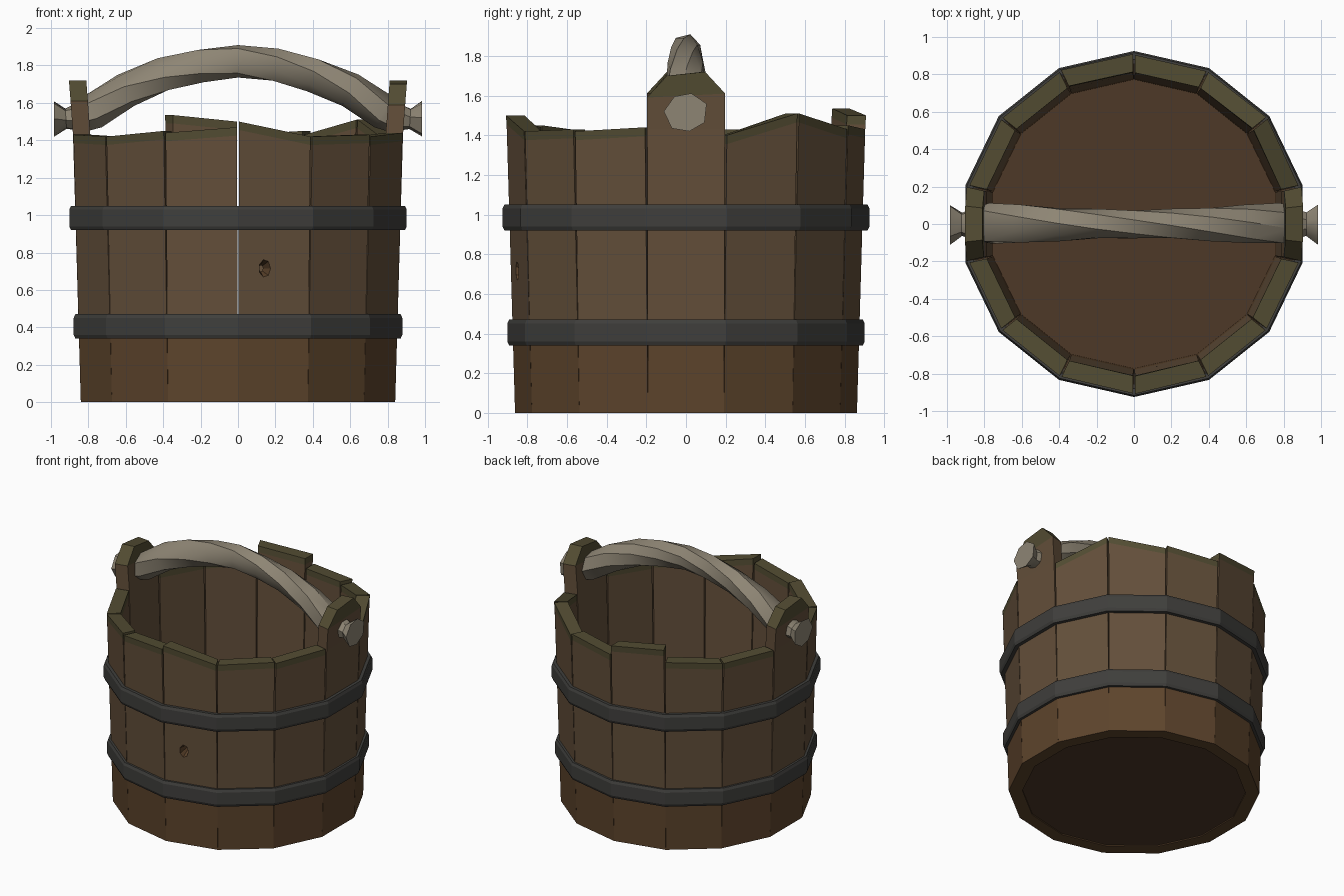
import bpy, bmesh
from math import sin, cos, pi
from mathutils import Vector, Matrix

if "Cube" in bpy.data.objects:
    bpy.data.objects.remove(bpy.data.objects["Cube"])

N = 14
STEP = 2 * pi / N


def material(name, rgb):
    m = bpy.data.materials.new(name)
    m.diffuse_color = (*rgb, 1)
    m.use_nodes = True
    m.node_tree.nodes["Principled BSDF"].inputs["Base Color"].default_value = m.diffuse_color
    return m


WOOD_LOW = material("wood_low", (0.11, 0.058, 0.025))
WOOD_HIGH = material("wood_high", (0.125, 0.078, 0.042))
MOSS = material("mossy_rim", (0.085, 0.072, 0.032))
FLOOR = material("floor_wood", (0.075, 0.04, 0.02))
IRON = material("dark_iron", (0.05, 0.049, 0.045))
BARE = material("bare_wood", (0.27, 0.235, 0.175))


def make(name, rings, mats, closed=False, mat_of=None):
    """Skin a list of equal-length rings; cap the ends unless closed."""
    bm = bmesh.new()
    vs = [[bm.verts.new(p) for p in r] for r in rings]
    n = len(vs[0])
    for i in range(len(vs) if closed else len(vs) - 1):
        a, b = vs[i], vs[(i + 1) % len(vs)]
        for j in range(n):
            f = bm.faces.new((a[j], a[(j + 1) % n], b[(j + 1) % n], b[j]))
            f.material_index = mat_of(i) if mat_of else 0
    if not closed:
        bm.faces.new(vs[0][::-1])
        bm.faces.new(vs[-1]).material_index = len(mats) - 1
    bmesh.ops.recalc_face_normals(bm, faces=bm.faces)
    me = bpy.data.meshes.new(name)
    bm.to_mesh(me)
    bm.free()
    for m in mats:
        me.materials.append(m)
    ob = bpy.data.objects.new(name, me)
    bpy.context.collection.objects.link(ob)
    return ob


def radius(z):
    return 0.862 + 0.03 * z + max(0, z - 1.45) * 0.05


def stave_row(angle, z_cw, z_ccw, width=1.0):
    """Four corners of a stave cross-section, with a gap widening upwards."""
    radial = Vector((cos(angle), sin(angle), 0))
    tangent = Vector((-sin(angle), cos(angle), 0))
    pts = []
    for side, z, depth in ((-1, z_cw, 0), (1, z_ccw, 0), (1, z_ccw, 0.095), (-1, z_cw, 0.095)):
        r = radius(z) - depth
        half = r * sin(STEP / 2) * width - 0.004 * z
        pts.append(radial * r * cos(STEP / 2) + tangent * side * half + Vector((0, 0, z)))
    return pts


# Staves: rim heights (clockwise side, counter-clockwise side); None is a handle ear
heights = [None, (1.40, 1.51), (1.51, 1.43), (1.45, 1.43), (1.50, 1.535), (1.44, 1.42), (1.42, 1.43),
           None, (1.43, 1.42), (1.42, 1.45), (1.44, 1.47), (1.50, 1.42), (1.42, 1.43), (1.42, 1.44)]
staves = []
for k, h in enumerate(heights):
    a = k * STEP
    rows = [stave_row(a, z, z) for z in (0, 0.42, 0.98)]
    if h:
        rows += [stave_row(a, h[0] - 0.045, h[1] - 0.045), stave_row(a, *h)]
    else:
        rows += [stave_row(a, 1.43, 1.43), stave_row(a, 1.59, 1.61), stave_row(a, 1.70, 1.72, 0.5)]
    last = len(rows) - 2
    staves.append(make("stave_%02d" % k if h else "ear_stave_%02d" % k, rows, [WOOD_LOW, WOOD_HIGH, MOSS],
                       mat_of=lambda i, last=last: 2 if i == last else (0 if i == 0 else 1)))

# Knot hole through one front stave
a = 11 * STEP
centre = Vector((cos(a), sin(a), 0)) * 0.835 + Vector((-sin(a), cos(a), 0)) * -0.05 + Vector((0, 0, 0.715))
bm = bmesh.new()
bmesh.ops.create_cone(bm, cap_ends=True, segments=7, radius1=0.005, radius2=0.06, depth=0.2,
                      matrix=Matrix.Translation(centre) @ Matrix.Rotation(a, 4, 'Z')
                      @ Matrix.Diagonal((1, 0.8, 1.2, 1)) @ Matrix.Rotation(pi / 2, 4, 'Y'))
me = bpy.data.meshes.new("knot_cutter")
bm.to_mesh(me)
bm.free()
me.materials.append(WOOD_LOW)
cutter = bpy.data.objects.new("knot_cutter", me)
bpy.context.collection.objects.link(cutter)
cutter.hide_render = True
mod = staves[11].modifiers.new("knot_hole", 'BOOLEAN')
mod.operation = 'DIFFERENCE'
mod.solver = 'EXACT'
mod.object = cutter
bpy.context.view_layer.objects.active = staves[11]
bpy.ops.object.modifier_apply(modifier=mod.name)
bpy.data.objects.remove(cutter)


# Floor board inside the staves
def polygon(r, z):
    return [(r * cos((i + 0.5) * STEP), r * sin((i + 0.5) * STEP), z) for i in range(N)]


make("floor", [polygon(0.78, 0.008), polygon(0.78, 0.2)], [FLOOR])

# Iron hoops with softened outer edges
for name, z, r in (("lower_hoop", 0.405, 0.901), ("upper_hoop", 0.985, 0.925)):
    section = [(-0.045, -0.065), (-0.009, -0.065), (0, -0.045), (0, 0.045), (-0.009, 0.065), (-0.045, 0.065)]
    make(name, [polygon(r + dr, z + dz) for dr, dz in section], [IRON], closed=True)

# Twisted handle: half path of (x, z, radius), mirrored
half = [(0.985, 1.515, 0.105), (0.92, 1.515, 0.06), (0.83, 1.525, 0.09), (0.78, 1.55, 0.105), (0.6, 1.668, 0.1),
        (0.4, 1.75, 0.092), (0.2, 1.80, 0.086)]
path = [(-x, z, r) for x, z, r in half] + [(0, 1.823, 0.083)] + half[::-1]
rings = []
for i, (x, z, r) in enumerate(path):
    p, q = path[max(i - 1, 0)], path[min(i + 1, len(path) - 1)]
    d = Vector((q[0] - p[0], 0, q[1] - p[1])).normalized()
    up = Vector((-d.z, 0, d.x))
    ring = []
    for j in range(7):
        t = j * 2 * pi / 7 + 0.25
        s = 1.0 + 0.08 * cos(2 * t)
        tw = t - x * 1.8
        ring.append(Vector((x, 0, z)) + (up * cos(tw) + Vector((0, 1, 0)) * sin(tw)) * r * s)
    rings.append(ring)
handle = make("handle", rings, [BARE])
bpy.ops.object.select_all(action='DESELECT')
handle.select_set(True)
bpy.context.view_layer.objects.active = handle
bpy.ops.object.shade_smooth_by_angle(angle=0.7)
